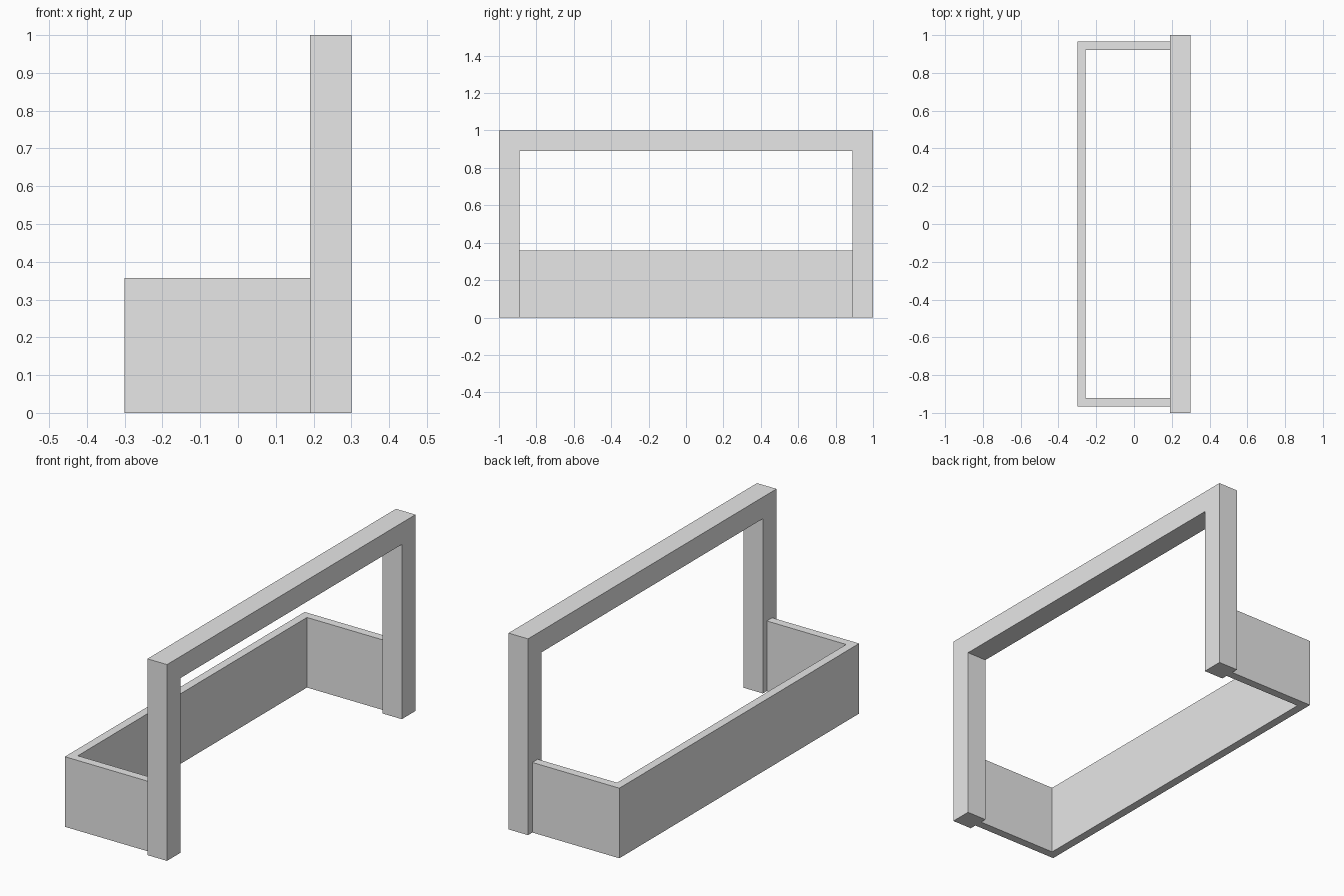
import bpy
import bmesh
from mathutils import Vector

cube = bpy.data.objects.get("Cube")
if cube:
    bpy.data.objects.remove(cube, do_unlink=True)

grey = bpy.data.materials.new("light grey")
grey.use_nodes = True
colour = (0.8, 0.8, 0.8, 1)
grey.diffuse_color = colour
grey.node_tree.nodes["Principled BSDF"].inputs["Base Color"].default_value = colour


def extrude_profile(name, points, direction):
    """Turn a flat outline into a solid by extruding it along a direction."""
    bm = bmesh.new()
    face = bm.faces.new([bm.verts.new(p) for p in points])
    result = bmesh.ops.extrude_face_region(bm, geom=[face], use_keep_orig=True)
    moved = [v for v in result["geom"] if isinstance(v, bmesh.types.BMVert)]
    bmesh.ops.translate(bm, verts=moved, vec=Vector(direction))
    bmesh.ops.recalc_face_normals(bm, faces=bm.faces)
    mesh = bpy.data.meshes.new(name)
    bm.to_mesh(mesh)
    bm.free()
    mesh.materials.append(grey)
    obj = bpy.data.objects.new(name, mesh)
    bpy.context.collection.objects.link(obj)
    return obj


def mirrored(half):
    """Complete an outline from its +y half, given as (a, y) pairs."""
    return half + [(a, -y) for a, y in reversed(half)]


front_x, post_x, back_x = -0.3, 0.19, 0.3
height, bar = 1.0, 0.11

# Upright arch: two square posts joined by a top bar
arch = [(height - bar, 1 - bar), (0, 1 - bar), (0, 1), (height, 1)]
arch_outline = [(post_x, y, z) for z, y in mirrored(arch)]
extrude_profile("arch_frame", arch_outline, (back_x - post_x, 0, 0))

# Low U-shaped wall, open towards the arch
wall_y, wall, wall_height = 0.965, 0.043, 0.357
inner_y = wall_y - wall
u_shape = [(front_x + wall, inner_y), (post_x, inner_y), (post_x, wall_y), (front_x, wall_y)]
wall_outline = [(x, y, 0) for x, y in mirrored(u_shape)]
extrude_profile("low_wall", wall_outline, (0, 0, wall_height))
